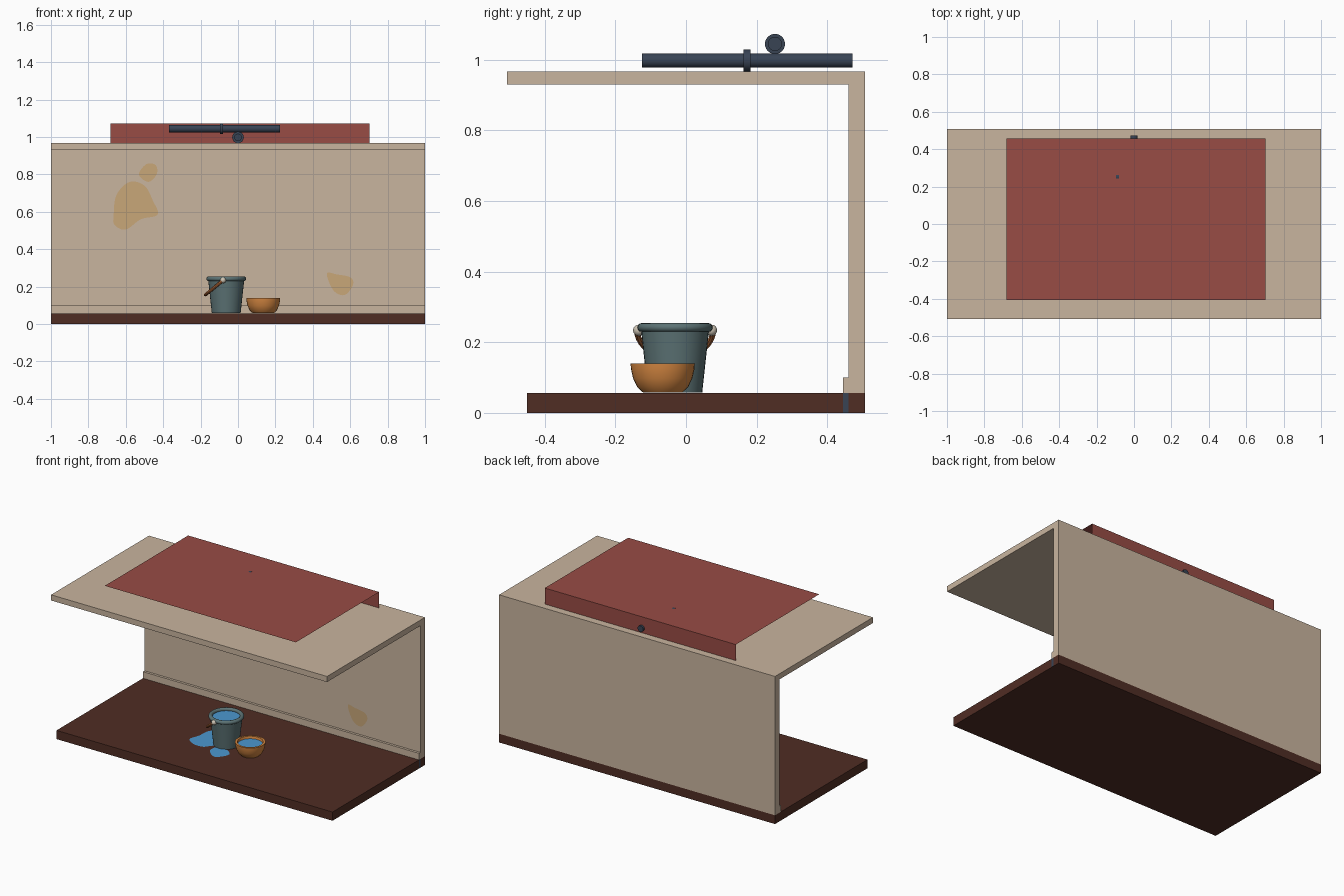
import bpy, bmesh, math
from mathutils import Vector, Matrix

if "Cube" in bpy.data.objects:
    bpy.data.objects.remove(bpy.data.objects["Cube"])


def material(name, rgb):
    lin = [(c / 255 / 12.92) if c < 11 else ((c / 255 + 0.055) / 1.055) ** 2.4 for c in rgb]
    m = bpy.data.materials.new(name)
    m.diffuse_color = (*lin, 1)
    m.use_nodes = True
    m.node_tree.nodes["Principled BSDF"].inputs["Base Color"].default_value = m.diffuse_color
    return m


BEIGE = material("beige plaster", (201, 181, 159))
BROWN = material("dark brown wood", (80, 45, 36))
RED = material("brick red", (152, 76, 69))
NAVY = material("navy metal", (56, 67, 84))
TEAL = material("grey teal metal", (92, 115, 117))
ORANGE = material("orange clay", (213, 135, 65))
RUST = material("rust handle", (184, 108, 58))
CREAM = material("cream ear", (205, 196, 180))
BLUE = material("water blue", (76, 152, 208))
STAIN = material("damp stain", (200, 167, 121))


def finish(name, bm, mat, smooth=False, recalc=True):
    if recalc:
        bmesh.ops.recalc_face_normals(bm, faces=bm.faces)
    me = bpy.data.meshes.new(name)
    bm.to_mesh(me)
    bm.free()
    me.materials.append(mat)
    ob = bpy.data.objects.new(name, me)
    bpy.context.collection.objects.link(ob)
    if smooth:
        bpy.context.view_layer.objects.active = ob
        ob.select_set(True)
        bpy.ops.object.shade_smooth_by_angle(angle=math.radians(40))
        ob.select_set(False)
    return ob


def extrude_x(name, outline, x0, x1, mat):
    """Extrude a (y, z) outline along x."""
    bm = bmesh.new()
    f = bm.faces.new([bm.verts.new((x0, y, z)) for y, z in outline])
    ext = bmesh.ops.extrude_face_region(bm, geom=[f])["geom"]
    bmesh.ops.translate(bm, vec=(x1 - x0, 0, 0),
                        verts=[g for g in ext if isinstance(g, bmesh.types.BMVert)])
    return finish(name, bm, mat)


def rect(y0, y1, z0, z1):
    return [(y0, z0), (y1, z0), (y1, z1), (y0, z1)]


def lathe(name, profile, x, y, mat, n=32):
    """Spin a (radius, z) profile round a vertical axis."""
    bm = bmesh.new()
    vs = [bm.verts.new((x + r, y, z)) for r, z in profile]
    es = [bm.edges.new(p) for p in zip(vs, vs[1:])]
    bmesh.ops.spin(bm, geom=vs + es, cent=(x, y, 0), axis=(0, 0, 1),
                   angle=math.tau, steps=n)
    bmesh.ops.remove_doubles(bm, verts=bm.verts, dist=1e-5)
    return finish(name, bm, mat, True)


def rod(name, a, b, r, mat, n=24):
    a, b = Vector(a), Vector(b)
    bm = bmesh.new()
    rot = (b - a).to_track_quat("Z", "Y").to_matrix().to_4x4()
    bmesh.ops.create_cone(bm, cap_ends=True, segments=n, radius1=r, radius2=r,
                          depth=(b - a).length,
                          matrix=Matrix.Translation((a + b) / 2) @ rot)
    return finish(name, bm, mat, True)


def blob(name, points, place, normal, mat, sub=6):
    """Flat rounded patch: closed Catmull-Rom curve through a few points."""
    bm = bmesh.new()
    n, out = len(points), []
    for i in range(n):
        p0, p1, p2, p3 = (Vector(points[(i + k) % n]) for k in (-1, 0, 1, 2))
        for s in range(sub):
            t = s / sub
            out.append(0.5 * (2 * p1 + (p2 - p0) * t + (2 * p0 - 5 * p1 + 4 * p2 - p3) * t * t
                              + (3 * p1 - p0 - 3 * p2 + p3) * t ** 3))
    f = bm.faces.new([bm.verts.new(place(p.x, p.y)) for p in out])
    f.normal_update()
    if f.normal.dot(Vector(normal)) < 0:
        f.normal_flip()
    bmesh.ops.triangulate(bm, faces=[f])
    return finish(name, bm, mat, recalc=False)


# Room: floor slab, wall with skirting and ceiling
extrude_x("floor", rect(-0.45, 0.507, 0, 0.057), -1, 1, BROWN)
extrude_x("wall_and_ceiling",
          [(-0.507, 0.93), (-0.507, 0.967), (0.507, 0.967), (0.507, 0.057), (0.444, 0.057),
           (0.444, 0.10), (0.46, 0.10), (0.46, 0.93)], -1, 1, BEIGE)
extrude_x("floor_end_strip", rect(0.444, 0.46, 0, 0.057), 0.999, 1.001, NAVY)

# Upstairs covering: one thin sheet folded down at the back
bm = bmesh.new()
rows = [[bm.verts.new((x, y, z)) for x in (-0.682, 0.703)]
        for y, z in ((-0.405, 1.072), (0.458, 1.072), (0.458, 0.967))]
for a, b in zip(rows, rows[1:]):
    bm.faces.new((a[0], a[1], b[1], b[0]))
finish("upper_floor_sheet", bm, RED, recalc=False)

# Pipes with collars
rod("pipe_lengthwise", (0, -0.125, 0.998), (0, 0.472, 0.998), 0.02, NAVY)
rod("pipe_lengthwise_collar", (0, 0.163, 0.998), (0, 0.183, 0.998), 0.031, NAVY)
rod("pipe_crosswise", (-0.37, 0.252, 1.045), (0.225, 0.252, 1.045), 0.02, NAVY)
rod("pipe_crosswise_collar", (-0.095, 0.252, 1.045), (-0.08, 0.252, 1.045), 0.0285, NAVY)

# Bucket
BX, BY = -0.063, -0.031
lathe("bucket", [(0, 0.058), (0.077, 0.058), (0.097, 0.242), (0.09, 0.242), (0.071, 0.068),
                 (0, 0.068)], BX, BY, TEAL)
ring = [(0.094 + 0.0125 * math.cos(k * math.tau / 12), 0.242 + 0.0125 * math.sin(k * math.tau / 12))
        for k in range(13)]
lathe("bucket_rim", ring, BX, BY, TEAL)
lathe("bucket_water", [(0, 0.238), (0.088, 0.238)], BX, BY, BLUE)

# Bucket ears and dropped handle
PX, PZ = -0.08, 0.234
for side, label in ((-1, "front"), (1, "back")):
    bm = bmesh.new()
    bmesh.ops.create_uvsphere(bm, u_segments=16, v_segments=10, radius=0.016,
                              matrix=Matrix.Translation((PX, BY + side * 0.103, PZ)))
    finish("ear_" + label, bm, CREAM, True)
cu = bpy.data.curves.new("handle_path", "CURVE")
cu.dimensions, cu.bevel_depth, cu.bevel_resolution, cu.use_fill_caps = "3D", 0.0085, 2, True
sp = cu.splines.new("POLY")
sp.points.add(20)
for i, p in enumerate(sp.points):
    a = math.pi * i / 20
    d = 0.125 * math.sin(a)
    p.co = (PX - 0.75 * d, BY - 0.108 * math.cos(a), PZ - 0.62 * d, 1)
tmp = bpy.data.objects.new("handle_path", cu)
bpy.context.collection.objects.link(tmp)
bm = bmesh.new()
bm.from_mesh(tmp.to_mesh())
bpy.data.objects.remove(tmp)
finish("bucket_handle", bm, RUST, True)

# Bowl
WX, WY = 0.135, -0.066
lathe("bowl", [(0, 0.058), (0.056, 0.058), (0.072, 0.073), (0.084, 0.098), (0.09, 0.125),
               (0.091, 0.14), (0.077, 0.14), (0.072, 0.115), (0.055, 0.08), (0, 0.07)],
      WX, WY, ORANGE)
lathe("bowl_water", [(0, 0.125), (0.0745, 0.125)], WX, WY, BLUE)

# Puddles on the floor
on_floor = lambda x, y: (x, y, 0.0595)
blob("puddle_large", [(-0.28, -0.10), (-0.262, -0.03), (-0.25, 0.06), (-0.18, 0.09), (-0.11, 0.04),
                      (-0.09, -0.07), (-0.12, -0.105), (-0.154, -0.145), (-0.22, -0.145)],
     on_floor, (0, 0, 1), BLUE)
blob("puddle_small", [(-0.088, -0.165), (-0.015, -0.22), (0.037, -0.15), (-0.01, -0.10),
                      (-0.08, -0.10)], on_floor, (0, 0, 1), BLUE)

# Damp stains on the wall
on_wall = lambda x, z: (x, 0.4585, z)
for name, pts in (
    ("stain_large", [(-0.665, 0.58), (-0.65, 0.69), (-0.58, 0.76), (-0.50, 0.74), (-0.455, 0.66),
                     (-0.43, 0.585), (-0.52, 0.56), (-0.60, 0.505), (-0.66, 0.53)]),
    ("stain_small", [(-0.53, 0.80), (-0.49, 0.855), (-0.44, 0.85), (-0.435, 0.80), (-0.48, 0.76)]),
    ("stain_low", [(0.475, 0.27), (0.53, 0.265), (0.60, 0.25), (0.615, 0.21), (0.57, 0.155),
                   (0.51, 0.18)])):
    blob(name, pts, on_wall, (0, -1, 0), STAIN)
